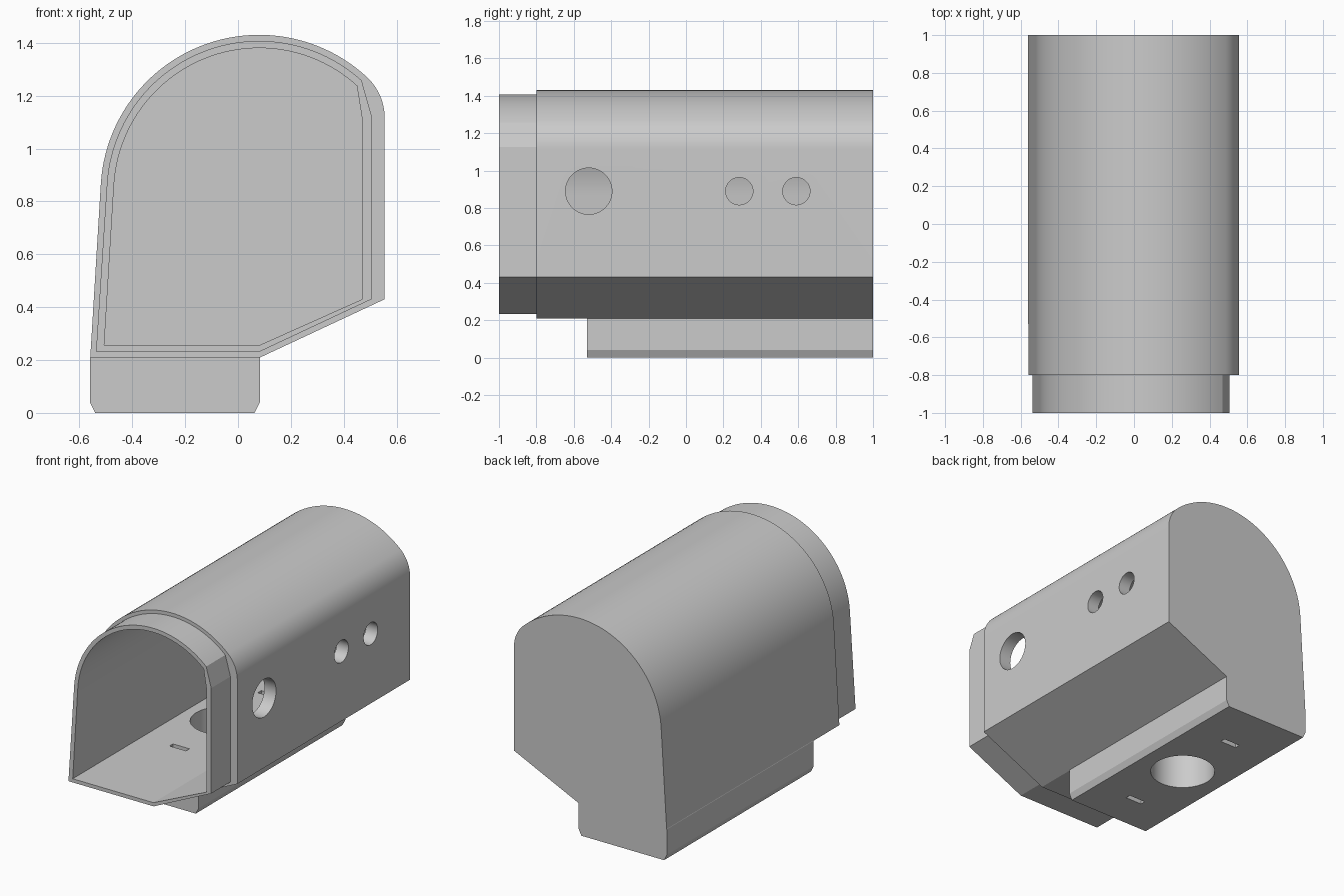
import bpy
import math
from math import cos, sin, radians

cube = bpy.data.objects.get("Cube")
if cube:
    bpy.data.objects.remove(cube, do_unlink=True)

grey = bpy.data.materials.new("plain_grey")
grey.use_nodes = True
COLOUR = (0.6, 0.6, 0.6, 1)
grey.diffuse_color = COLOUR
grey.node_tree.nodes["Principled BSDF"].inputs["Base Color"].default_value = COLOUR


def arc(cx, cz, r, start, end, steps):
    """Points on an arc in the xz plane, angles in degrees."""
    angles = [radians(start + (end - start) * i / steps) for i in range(steps + 1)]
    return [(cx + r * cos(a), cz + r * sin(a)) for a in angles]


def prism(name, profile, depth, place):
    """Extrude a 2D profile by depth; place maps (u, v, w) to x, y, z."""
    n = len(profile)
    verts = [place(u, v, w) for w in depth for u, v in profile]
    faces = [list(range(n)), list(range(2 * n - 1, n - 1, -1))]
    faces += [[i, i + n, (i + 1) % n + n, (i + 1) % n] for i in range(n)]
    mesh = bpy.data.meshes.new(name)
    mesh.from_pydata(verts, [], faces)
    mesh.materials.append(grey)
    obj = bpy.data.objects.new(name, mesh)
    bpy.context.collection.objects.link(obj)
    # Consistent outward normals for the booleans
    bpy.context.view_layer.objects.active = obj
    bpy.ops.object.mode_set(mode='EDIT')
    bpy.ops.mesh.select_all(action='SELECT')
    bpy.ops.mesh.normals_make_consistent(inside=False)
    bpy.ops.object.mode_set(mode='OBJECT')
    return obj


def along_x(u, v, w):
    return (w, u, v)


def along_y(u, v, w):
    return (u, w, v)


def along_z(u, v, w):
    return (u, v, w)


def combine(target, other, operation):
    """Apply a boolean and discard the second solid."""
    mod = target.modifiers.new(operation.lower(), 'BOOLEAN')
    mod.operation = operation
    mod.solver = 'EXACT'
    mod.object = other
    bpy.context.view_layer.objects.active = target
    bpy.ops.object.modifier_apply(modifier=mod.name)
    bpy.data.objects.remove(other, do_unlink=True)


CX, CZ = 0.08, 0.83      # centre of the arched roof
LEAN = 176.5             # angle where the roof meets the leaning wall

# Main shell: leaning wall, arched roof, rounded shoulder, sloped underside
shell = [(-0.559, 0.208), (CX, 0.208), (0.555, 0.43)]
shell += arc(0.342, 1.115, 0.213, 0, 47.4, 14)
shell += arc(CX, CZ, 0.6, 47.4, LEAN, 48)[1:]
housing = prism("housing", shell, (-0.8, 1), along_y)

# Narrower lip around the open front
lip = [(-0.537, 0.233), (0.085, 0.233), (0.505, 0.43), (0.505, 1.125)]
lip += arc(CX, CZ, 0.577, 47.8, LEAN, 48)
combine(housing, prism("lip", lip, (-1, -0.6), along_y), 'UNION')

# Mounting foot with chamfered lower edges
foot = [(-0.54, 0), (0.063, 0), (0.083, 0.04), (0.083, 0.21), (0.07, 0.23),
        (-0.55, 0.23), (-0.56, 0.208), (-0.56, 0.04)]
combine(housing, prism("foot", foot, (-0.53, 1), along_y), 'UNION')

# Hollow interior, open at the front
cavity = [(-0.506, 0.257), (0.083, 0.257), (0.47, 0.43), (0.47, 1.11)]
cavity += arc(CX, CZ, 0.55, 47.8, LEAN, 48)
combine(housing, prism("cavity", cavity, (-1.2, 0.95), along_y), 'DIFFERENCE')

# Round ports through the upright side wall
for y, r in ((-0.52, 0.124), (0.285, 0.073), (0.59, 0.073)):
    port = arc(y, 0.89, r, 0, 360, 48)[:-1]
    combine(housing, prism("port", port, (0.3, 0.8), along_x), 'DIFFERENCE')

# Large floor opening with a slot on either side
opening = arc(-0.238, 0.19, 0.2, 0, 360, 64)[:-1]
combine(housing, prism("opening", opening, (-0.1, 0.4), along_z), 'DIFFERENCE')
for y in (-0.27, 0.65):
    slot = [(-0.238 + sx * 0.06, y + sy * 0.018)
            for sx, sy in ((-1, -1), (1, -1), (1, 1), (-1, 1))]
    combine(housing, prism("slot", slot, (-0.1, 0.4), along_z), 'DIFFERENCE')

# Smooth curves, crisp corners
bpy.ops.object.select_all(action='DESELECT')
housing.select_set(True)
bpy.context.view_layer.objects.active = housing
bpy.ops.object.shade_smooth_by_angle(angle=radians(12))
